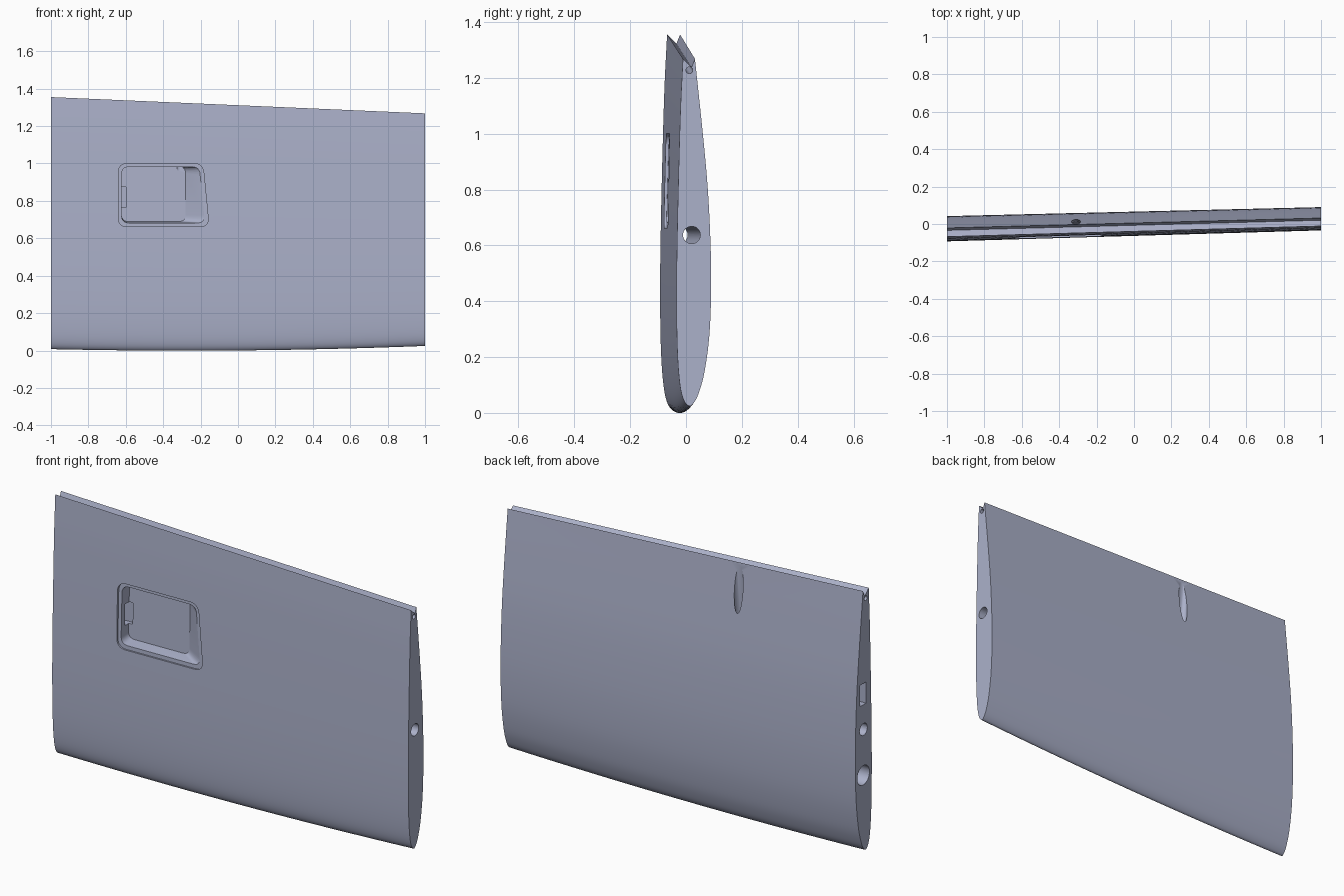
import bpy, bmesh, math
from mathutils import Vector

if "Cube" in bpy.data.objects:
    bpy.data.objects.remove(bpy.data.objects["Cube"])

mat = bpy.data.materials.new("blue_grey")
mat.diffuse_color = (0.41, 0.44, 0.59, 1)
mat.use_nodes = True
mat.node_tree.nodes["Principled BSDF"].inputs["Base Color"].default_value = mat.diffuse_color


def loft(name, rings):
    """Closed solid skinned through equal-length rings of points."""
    bm = bmesh.new()
    vs = [[bm.verts.new(p) for p in r] for r in rings]
    n = len(vs[0])
    for a, b in zip(vs, vs[1:]):
        for i in range(n):
            j = (i + 1) % n
            bm.faces.new((a[i], a[j], b[j], b[i]))
    bm.faces.new(vs[0])
    bm.faces.new(vs[-1])
    bmesh.ops.recalc_face_normals(bm, faces=bm.faces)
    me = bpy.data.meshes.new(name)
    bm.to_mesh(me)
    bm.free()
    me.materials.append(mat)
    ob = bpy.data.objects.new(name, me)
    bpy.context.collection.objects.link(ob)
    return ob


def smooth(pts, steps=5):
    """Catmull-Rom resampling of an open point list."""
    p = [Vector(q) for q in pts]
    p = [2 * p[0] - p[1]] + p + [2 * p[-1] - p[-2]]
    out = []
    for a, b, c, d in zip(p, p[1:], p[2:], p[3:]):
        for k in range(steps):
            t = k / steps
            out.append(0.5 * (2 * b + (c - a) * t + (2 * a - 5 * b + 4 * c - d) * t * t
                              + (3 * b - a - 3 * c + d) * t ** 3))
    return out + [p[-2]]


def place(x, y, z):
    """Root-end section coordinates to the swept, tapered wing."""
    u = (1 - x) / 2
    low = 0.001 + 0.0085 * x + 0.0155 * x * x
    top = 1.3115 - 0.0435 * x
    return Vector((x, (y - 0.01) * (1 + 0.085 * u) + 0.01 - 0.055 * u,
                   low + (z - 0.025) / 1.24 * (top - low)))


# Wing body: airfoil standing on its leading edge, V groove along the top
section = smooth([(-.011, 1.265), (-.020, 1.08), (-.028, .8), (-.033, .55), (-.034, .38),
                  (-.031, .22), (-.023, .11), (-.010, .05), (.010, .025), (.028, .036),
                  (.046, .072), (.066, .145), (.083, .27), (.090, .43), (.088, .6),
                  (.078, .8), (.060, 1.0), (.032, 1.265)])
section.append(Vector((.020, 1.235)))
wing = loft("wing_panel", [[place(-1 + i / 8, p.x, p.y) for p in section] for i in range(17)])

cutters = []


def tube(name, a, b, r, n=32):
    """Round cutter between two points."""
    a, b = Vector(a), Vector(b)
    q = (b - a).to_track_quat('Z', 'Y')
    ring = [q @ Vector((r * math.cos(2 * math.pi * i / n), r * math.sin(2 * math.pi * i / n), 0))
            for i in range(n)]
    cutters.append(loft(name, [[e + v for v in ring] for e in (a, b)]))


def rounded(corners, r, steps=6):
    """Rounded quad outline in x and z."""
    out = []
    n = len(corners)
    for i, c in enumerate(corners):
        c = Vector(c)
        a = c + (Vector(corners[i - 1]) - c).normalized() * r
        b = c + (Vector(corners[(i + 1) % n]) - c).normalized() * r
        for k in range(steps + 1):
            t = k / steps
            out.append(a * (1 - t) ** 2 + c * 2 * t * (1 - t) + b * t * t)
    return out


def at_depth(outline, d):
    """Lay an outline at a depth below the front skin."""
    return [(p.x, -0.068 + d + 0.028 * (p.x + 0.4) + 0.03 * (p.y - 0.83), p.y) for p in outline]


# Hatch rebate and pocket with a ramped right wall
rim = rounded([(-.64, .662), (-.64, 1.0), (-.188, 1.0), (-.155, .662)], .05)
mouth = rounded([(-.622, .682), (-.622, .982), (-.205, .982), (-.175, .682)], .04)
floor = rounded([(-.622, .69), (-.622, .982), (-.28, .982), (-.28, .69)], .035)
cutters.append(loft("hatch_rebate_cutter", [at_depth(rim, -.04), at_depth(rim, .009)]))
cutters.append(loft("pocket_cutter", [at_depth(mouth, -.03), at_depth(mouth, .008),
                                      at_depth(floor, .07)]))

# Cable tunnel from the left end into the pocket
tunnel = [(-.024, .765), (.024, .765), (.024, .875), (-.024, .875)]
cutters.append(loft("cable_tunnel_cutter",
                    [[(x, -.022 + .028 * (x + 1) + y, z) for y, z in tunnel] for x in (-1.1, -.6)]))

# Joiner rod hole, spar hole, hinge pin hole
tube("rod_hole_cutter", (-1.1, -.0275, .637), (1.1, .0225, .637), .031)
tube("spar_hole_cutter", (-1.1, -.027, .40), (-.4, -.007, .40), .05)
ends = [place(x, .012, 1.224) for x in (-1, 1)]
step = (ends[1] - ends[0]) * 0.03
tube("hinge_hole_cutter", ends[0] - step, ends[1] + step, .012, 20)

# Slanted cable exit from the pocket through the rear skin
exit_mid = place(-.31, .044, 1.125)
lean = Vector((0, .10, 1))
tube("cable_exit_cutter", exit_mid - lean * .21, exit_mid + lean * .4, .024)

for c in cutters:
    m = wing.modifiers.new(c.name, 'BOOLEAN')
    m.operation = 'DIFFERENCE'
    m.solver = 'EXACT'
    m.object = c

# Bake the cuts, remove the cutters and shade
dg = bpy.context.evaluated_depsgraph_get()
dg.update()
baked = bpy.data.meshes.new_from_object(wing.evaluated_get(dg))
wing.modifiers.clear()
wing.data = baked
for c in cutters:
    bpy.data.objects.remove(c)
bpy.context.view_layer.objects.active = wing
wing.select_set(True)
bpy.ops.object.shade_smooth_by_angle(angle=math.radians(30))
